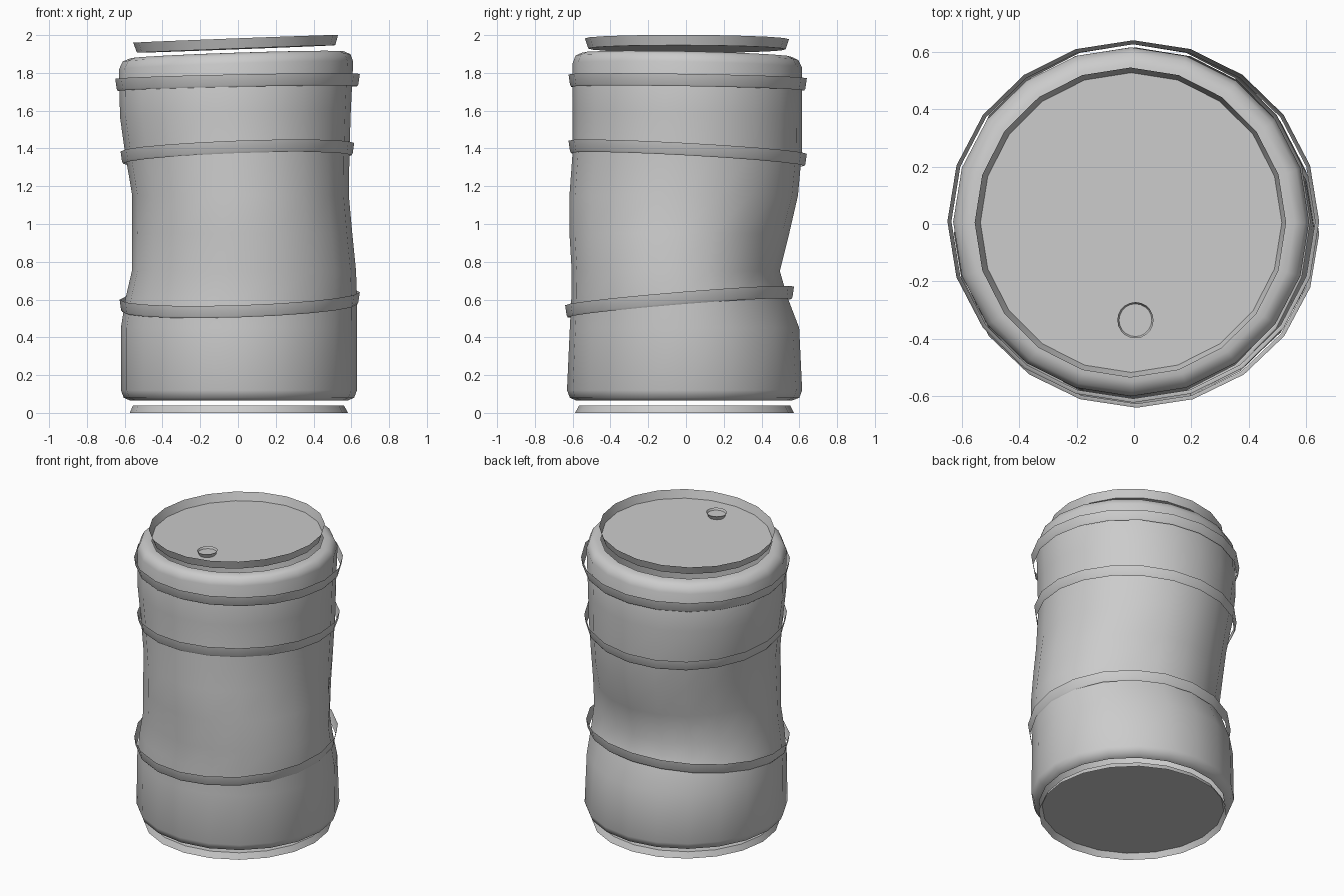
import bpy, bmesh
from math import sin, cos, tau, exp

if "Cube" in bpy.data.objects:
    bpy.data.objects.remove(bpy.data.objects["Cube"])

SIDES = 20


def ring(z, xn, xp, yn, yp, sx=0.0, sy=0.0, n=SIDES):
    """Uneven oval: reach to -x, +x, -y, +y, with its plane sloped by sx and sy."""
    cx, cy = (xp - xn) / 2, (yp - yn) / 2
    rx, ry = (xp + xn) / 2, (yp + yn) / 2
    pts = []
    for i in range(n):
        a = tau * i / n
        x, y = cx + rx * cos(a), cy + ry * sin(a)
        pts.append((x, y, z + sx * x + sy * y))
    return pts


def loft(name, rings, cap=None, angle=0.7):
    """Skin a stack of rings; cap is the index of a ring to fill."""
    bm = bmesh.new()
    loops = [[bm.verts.new(p) for p in r] for r in rings]
    n = len(loops[0])
    for a, b in zip(loops, loops[1:]):
        for i in range(n):
            j = (i + 1) % n
            bm.faces.new((a[i], a[j], b[j], b[i]))
    if cap is not None:
        bm.faces.new(loops[cap])
    mesh = bpy.data.meshes.new(name)
    bm.to_mesh(mesh)
    bm.free()
    ob = bpy.data.objects.new(name, mesh)
    bpy.context.collection.objects.link(ob)
    bpy.ops.object.select_all(action='DESELECT')
    ob.select_set(True)
    bpy.context.view_layer.objects.active = ob
    bpy.ops.object.shade_smooth_by_angle(angle=angle)
    return ob


# battered barrel wall: z, reach to -x, +x, -y, +y, slope along x and y
levels = [
    (0.065, .57, .58, .58, .56, 0, 0),
    (0.08, .605, .615, .615, .60, 0, 0),
    (0.12, .62, .63, .63, .615, 0, 0),
    (0.45, .62, .63, .615, .60, 0, 0),
    (0.61, .595, .63, .607, .54, 0, 0),
    (0.75, .562, .625, .605, .50, 0, 0),
    (0.95, .56, .605, .617, .548, 0, 0),
    (1.15, .56, .587, .617, .593, 0, 0),
    (1.38, .598, .59, .60, .613, .01, -.01),
    (1.58, .625, .597, .60, .615, .02, -.015),
    (1.84, .63, .61, .60, .615, .033, -.02),
    (1.88, .61, .595, .585, .595, .033, -.02),
    (1.896, .57, .56, .55, .56, .033, -.02),
    (1.897, .535, .525, .52, .525, .033, -.02),
]
body = loft("barrel_body", [ring(*lv) for lv in levels], angle=1.6)
# extra dent on the back right
for v in body.data.vertices:
    away = (v.co.x - .36) ** 2 + (v.co.y - .45) ** 2 + ((v.co.z - .72) / 1.5) ** 2
    d = 0.035 * exp(-away / .05)
    v.co.x -= d * .6
    v.co.y -= d * .8

# loose hoops: top edge height, reach to -x, +x, -y, +y, slopes
hoops = {
    "upper_hoop": (1.782, .65, .645, .622, .64, .02, -.016),
    "middle_hoop": (1.407, .622, .615, .622, .64, .036, -.055),
    "lower_hoop": (.622, .627, .645, .64, .572, .032, .082),
}
for name, (z, xn, xp, yn, yp, sx, sy) in hoops.items():
    prof = [(-.065, .014), (-.055, .008), (0, 0)]
    loft(name, [ring(z + dz, xn - s, xp - s, yn - s, yp - s, sx, sy) for dz, s in prof])

# sloping lid with raised flared rim
LID = (.038, -.004)
loft("lid", [ring(1.927, .535, .515, .517, .527, *LID),
             ring(1.981, .555, .53, .535, .545, *LID)], cap=0)

# small filler cap on the lid
bung = [(0, .052), (.026, .063), (.012, .057)]
loft("filler_cap", [ring(1.927 + dz, r - .005, r + .005, r + .335, r - .335, *LID)
                    for dz, r in bung], cap=2)

# flared foot rim with recessed base
loft("base", [ring(.038, .557, .562, .567, .552),
              ring(0, .573, .582, .587, .572)], cap=0)
